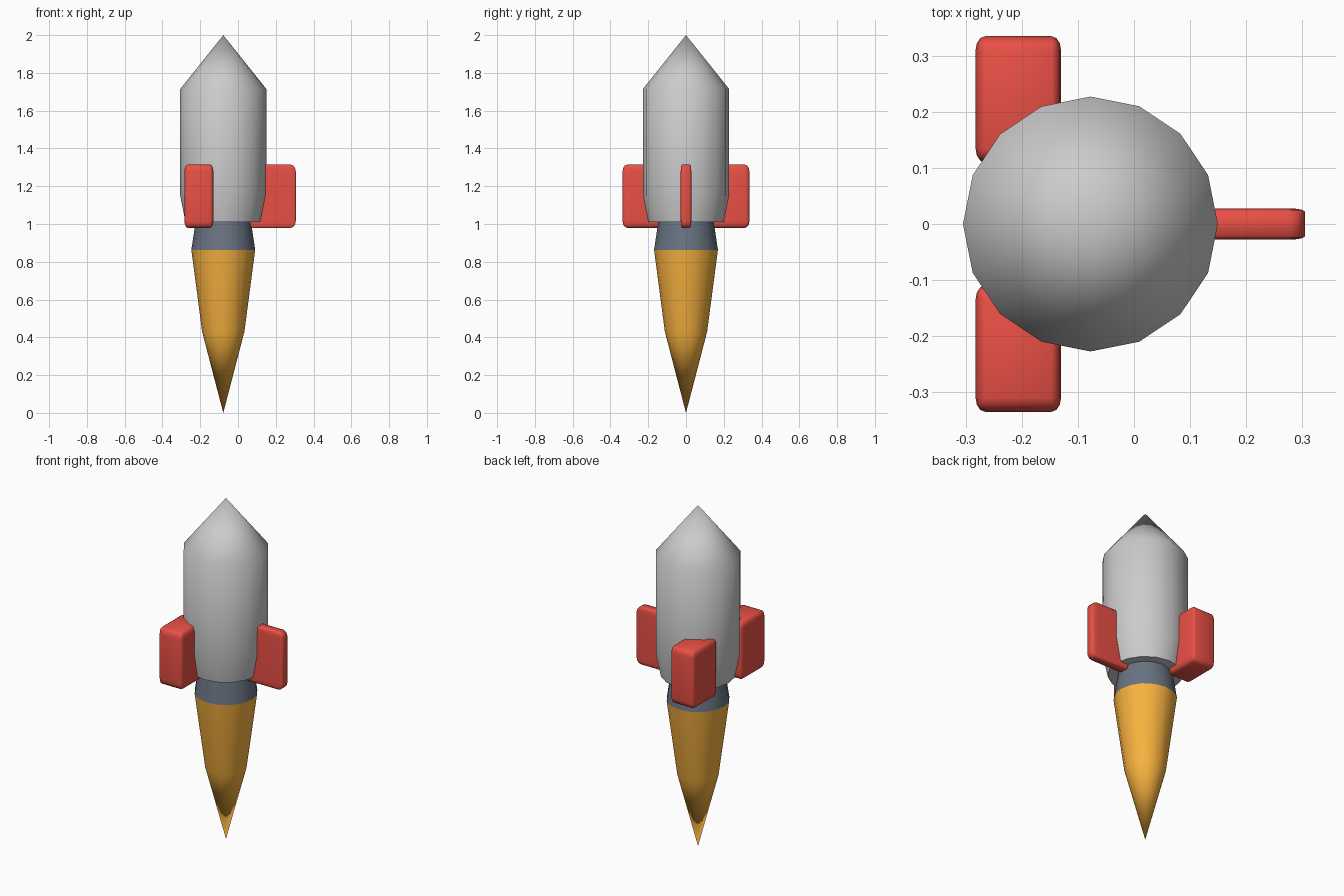
import bpy, bmesh, math

if "Cube" in bpy.data.objects:
    bpy.data.objects.remove(bpy.data.objects["Cube"])

AXIS_X = -0.078
SIDES = 16


def paint(obj, color):
    mat = bpy.data.materials.get(color[0]) or bpy.data.materials.new(color[0])
    mat.diffuse_color = (*color[1], 1)
    mat.use_nodes = True
    mat.node_tree.nodes["Principled BSDF"].inputs["Base Color"].default_value = mat.diffuse_color
    obj.data.materials.append(mat)


def finish(name, bm, angle, color=None):
    bmesh.ops.recalc_face_normals(bm, faces=bm.faces)
    mesh = bpy.data.meshes.new(name)
    bm.to_mesh(mesh)
    bm.free()
    obj = bpy.data.objects.new(name, mesh)
    bpy.context.collection.objects.link(obj)
    if color:
        paint(obj, color)
    bpy.ops.object.select_all(action='DESELECT')
    obj.select_set(True)
    bpy.context.view_layer.objects.active = obj
    bpy.ops.object.shade_smooth_by_angle(angle=math.radians(angle))
    return obj


def lathe(name, profile, color=None):
    """Revolve (radius, z) points; radius 0 makes a tip, open ends are capped."""
    bm = bmesh.new()
    rings = []
    for r, z in profile:
        count = SIDES if r > 0 else 1
        rings.append([bm.verts.new((AXIS_X + r * math.cos(math.tau * i / SIDES),
                                    r * math.sin(math.tau * i / SIDES), z))
                      for i in range(count)])
    for a, b in zip(rings, rings[1:]):
        for i in range(SIDES):
            j = (i + 1) % SIDES
            if len(a) == 1:
                bm.faces.new((a[0], b[i], b[j]))
            elif len(b) == 1:
                bm.faces.new((a[i], a[j], b[0]))
            else:
                bm.faces.new((a[i], a[j], b[j], b[i]))
    for ring in (rings[0], rings[-1]):
        if len(ring) > 1:
            bm.faces.new(ring)
    return finish(name, bm, 60, color)


def rounded_box(name, center, size, color):
    """Unit cube bevelled first, then stretched, so the rounding stretches too."""
    bm = bmesh.new()
    bmesh.ops.create_cube(bm, size=1)
    bmesh.ops.bevel(bm, geom=bm.edges[:], offset=0.11, segments=3,
                    profile=0.5, affect='EDGES')
    bmesh.ops.scale(bm, vec=size, verts=bm.verts)
    bmesh.ops.translate(bm, vec=center, verts=bm.verts)
    return finish(name, bm, 60, color)


RED = ("red", (0.82, 0.08, 0.06))
STEEL = ("steel", (0.14, 0.17, 0.22))
ORANGE = ("orange", (0.95, 0.45, 0.05))

# Hull with pointed nose
lathe("hull", [(0, 2.0), (0.228, 1.715), (0.228, 1.15), (0.20, 1.01)])

# Flared engine nozzle
lathe("nozzle", [(0.147, 1.01), (0.169, 0.863)], STEEL)

# Exhaust flame
lathe("flame", [(0.169, 0.863), (0.112, 0.43), (0, 0.0)], ORANGE)

# One thin fin on the right, two thick fins on the left
rounded_box("right_fin", (0.178, 0, 1.147), (0.256, 0.056, 0.335), RED)
for side, label in ((1, "back"), (-1, "front")):
    rounded_box(label + "_fin", (-0.207, side * 0.223, 1.147),
                (0.153, 0.226, 0.335), RED)
